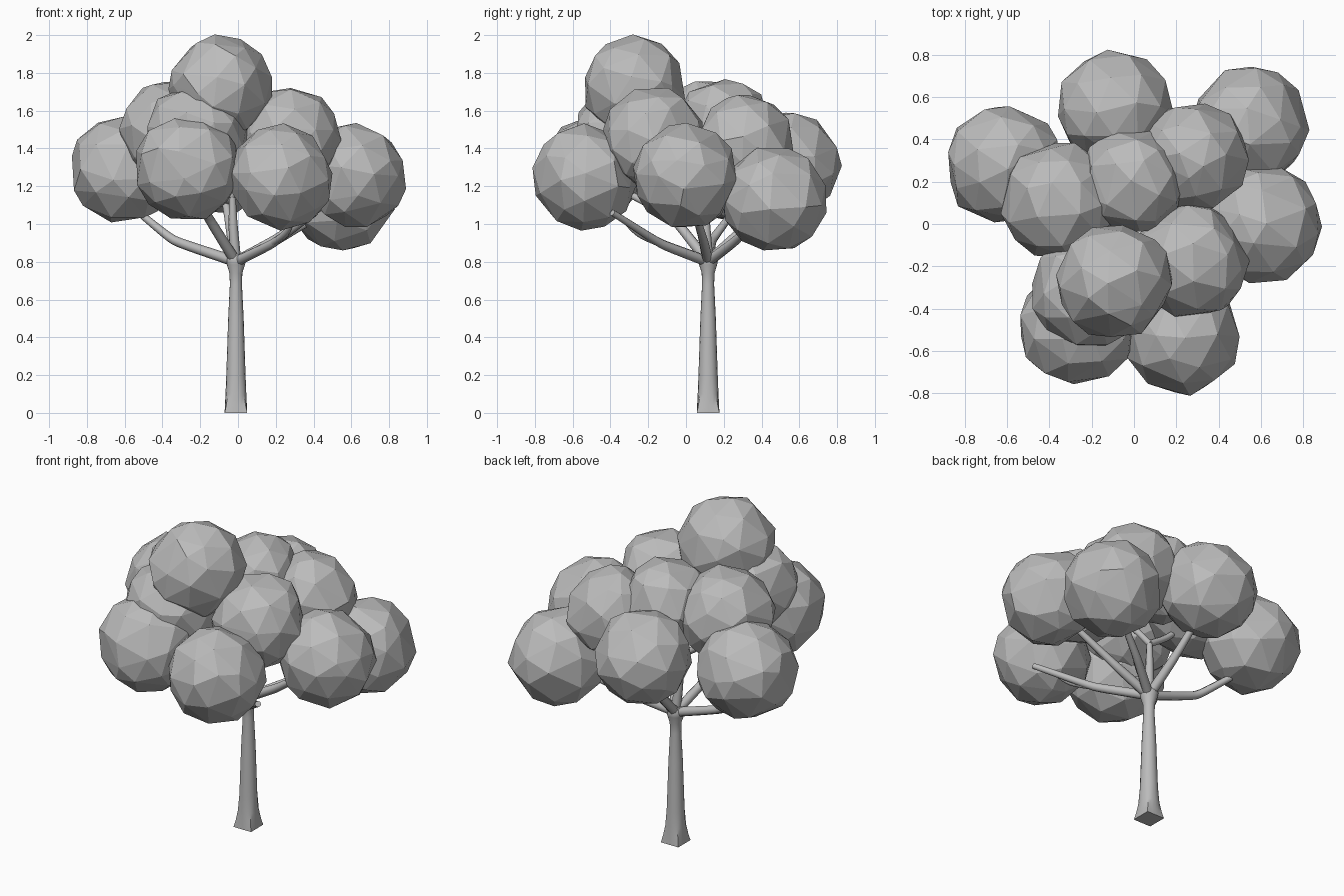
import bpy, bmesh, math, random
from mathutils import Vector, Euler

cube = bpy.data.objects.get("Cube")
if cube:
    bpy.data.objects.remove(cube, do_unlink=True)

grey = bpy.data.materials.new("plain grey")
grey.use_nodes = True
colour = (0.5, 0.5, 0.5, 1)
grey.diffuse_color = colour
grey.node_tree.nodes["Principled BSDF"].inputs["Base Color"].default_value = colour


def add_mesh(name, bm):
    bmesh.ops.recalc_face_normals(bm, faces=bm.faces)
    mesh = bpy.data.meshes.new(name)
    bm.to_mesh(mesh)
    bm.free()
    mesh.materials.append(grey)
    obj = bpy.data.objects.new(name, mesh)
    bpy.context.collection.objects.link(obj)
    return obj


def make_active(obj):
    bpy.ops.object.select_all(action="DESELECT")
    obj.select_set(True)
    bpy.context.view_layer.objects.active = obj


def shade_smooth(obj):
    make_active(obj)
    bpy.ops.object.shade_smooth_by_angle(angle=math.radians(50))


# Faceted leaf clumps: centre and radius
random.seed(4)
clumps = {
    "crown": (-0.092, -0.27, 1.722, 0.284),
    "upper_back": (-0.01, 0.20, 1.515, 0.264),
    "upper_back_left": (0.275, 0.315, 1.42, 0.276),
    "upper_left": (0.27, -0.175, 1.457, 0.285),
    "upper_front": (-0.215, -0.315, 1.472, 0.288),
    "upper_right": (-0.355, 0.105, 1.49, 0.29),
    "low_left": (0.61, -0.003, 1.255, 0.29),
    "low_back_left": (0.548, 0.465, 1.132, 0.289),
    "low_back": (-0.088, 0.545, 1.322, 0.286),
    "low_right": (-0.616, 0.278, 1.285, 0.293),
    "low_front_left": (0.227, -0.533, 1.25, 0.287),
    "low_front_right": (-0.272, -0.488, 1.295, 0.29),
}
for name, (x, y, z, r) in clumps.items():
    bm = bmesh.new()
    bmesh.ops.create_icosphere(bm, subdivisions=2, radius=r)
    turn = Euler([random.uniform(0, math.tau) for _ in range(3)]).to_matrix()
    for v in bm.verts:
        shake = Vector([random.uniform(-0.14, 0.14) * r for _ in range(3)])
        v.co = turn @ ((v.co + shake).normalized() * r * random.uniform(0.95, 1.0))
        v.co += Vector((x, y, z))
    add_mesh("leaf_clump_" + name, bm)

# Trunk: a square foot that rounds off, tapers up and swells at the fork
trunk_x, trunk_y, sides = -0.011, 0.117, 16
profile = [(0, 0.06, 1), (0.04, 0.058, 0.6), (0.1, 0.055, 0.2), (0.2, 0.051, 0),
           (0.5, 0.041, 0), (0.68, 0.032, 0), (0.74, 0.034, 0),
           (0.785, 0.048, 0), (0.815, 0.054, 0), (0.84, 0.04, 0)]
bm = bmesh.new()
rings = []
for z, r, square in profile:
    ring = []
    for i in range(sides):
        a = math.tau * i / sides
        c, s = math.cos(a), math.sin(a)
        d = r * (1 - square + square / max(abs(c), abs(s)))
        ring.append(bm.verts.new((trunk_x + c * d, trunk_y + s * d, z)))
    rings.append(ring)
for low, high in zip(rings, rings[1:]):
    for i in range(sides):
        j = (i + 1) % sides
        bm.faces.new((low[i], low[j], high[j], high[i]))
bm.faces.new(rings[0])
bm.faces.new(rings[-1])
shade_smooth(add_mesh("trunk", bm))

# Branches: tapered tubes with one rounded elbow, start, elbow and tip
fork = (trunk_x, trunk_y, 0.80)
elbow = (0.18, -0.13, 0.895)
stem_top = (-0.03, 0.10, 1.15)
front_fork = (-0.16, -0.08, 1.04)
branches = {
    "right": [fork, (-0.34, 0.14, 0.915), (-0.56, 0.27, 1.09)],
    "front_left": [fork, elbow, (0.41, -0.39, 1.06)],
    "front_left_twig": [elbow, (0.25, -0.25, 0.95), (0.29, -0.33, 1.02)],
    "left": [fork, (0.20, 0.09, 0.92), (0.48, 0.03, 1.12)],
    "back_left": [fork, (0.20, 0.26, 0.91), (0.46, 0.41, 1.06)],
    "back": [fork, (-0.04, 0.30, 0.97), (-0.08, 0.50, 1.20)],
    "front_right": [fork, front_fork, (-0.24, -0.38, 1.20)],
    "front_right_twig": [front_fork, (-0.19, -0.18, 1.16), (-0.20, -0.26, 1.36)],
    "centre": [fork, (-0.025, 0.105, 0.98), stem_top],
    "centre_to_right": [stem_top, (-0.16, 0.10, 1.24), (-0.32, 0.11, 1.40)],
    "centre_to_left": [stem_top, (0.04, 0.05, 1.24), (0.20, -0.08, 1.38)],
}
for name, points in branches.items():
    curve = bpy.data.curves.new("branch_" + name, "CURVE")
    curve.dimensions = "3D"
    curve.bevel_depth = 0.029
    curve.bevel_resolution = 2
    curve.resolution_u = 6
    curve.use_fill_caps = True
    spline = curve.splines.new("BEZIER")
    spline.bezier_points.add(len(points) - 1)
    start, bend, tip = [Vector(p) for p in points]
    lean = (bend - start).normalized() + (tip - bend).normalized()
    reach = lean.normalized() * 0.045
    sizes = (1.0, 0.85, 0.6) if points[0] == fork else (0.7, 0.65, 0.4)
    for bp, co, size in zip(spline.bezier_points, (start, bend, tip), sizes):
        bp.handle_left_type = bp.handle_right_type = "FREE"
        bp.co = co
        bp.handle_left = co - reach if co == bend else co.lerp(bend, 0.3)
        bp.handle_right = co + reach if co == bend else co.lerp(bend, 0.3)
        bp.radius = size
    curve.materials.append(grey)
    obj = bpy.data.objects.new("branch_" + name, curve)
    bpy.context.collection.objects.link(obj)
    make_active(obj)
    bpy.ops.object.convert(target="MESH")
    shade_smooth(bpy.context.object)
